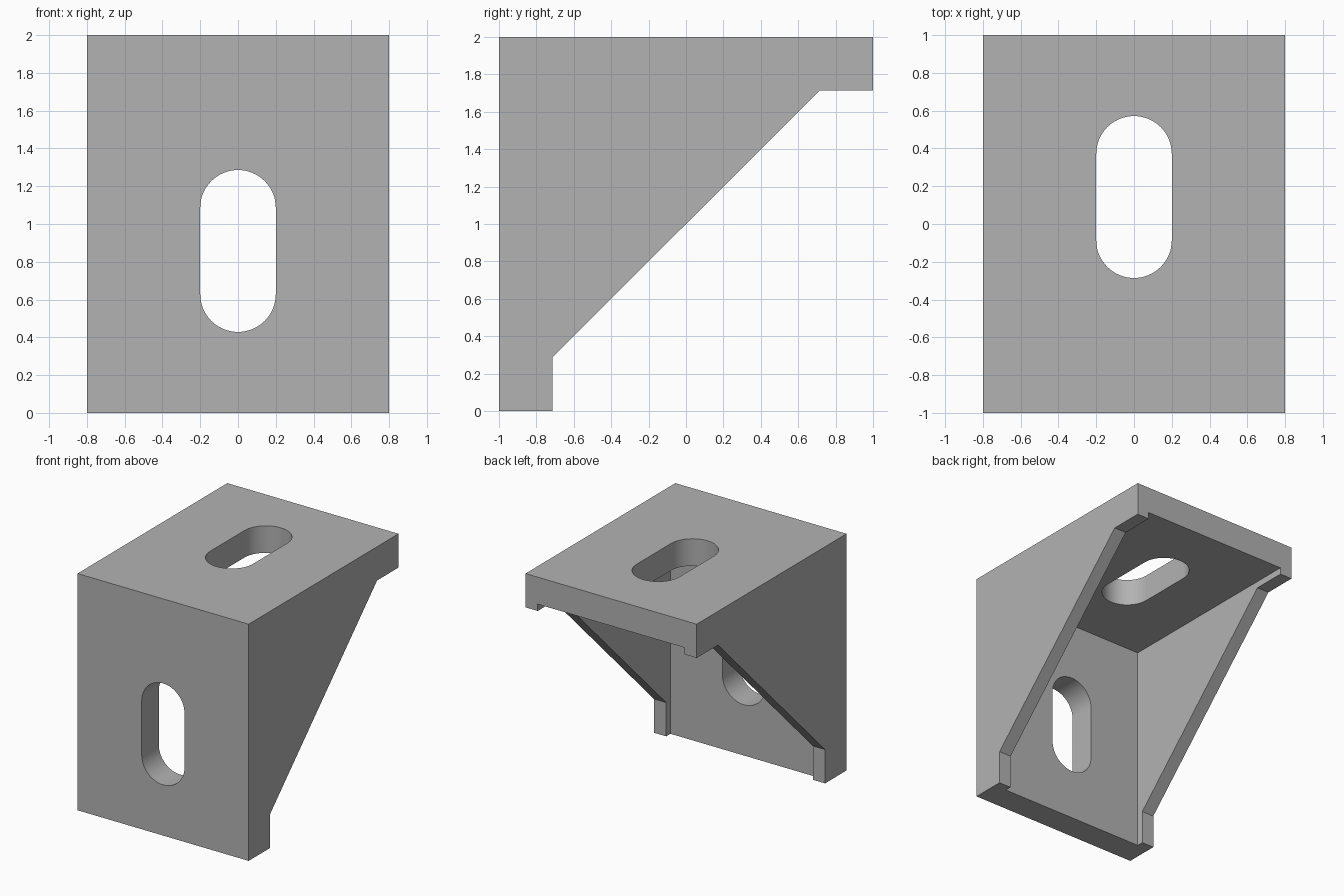
import bpy, bmesh
from math import pi, cos, sin, radians
from mathutils import Vector

cube = bpy.data.objects.get("Cube")
if cube:
    bpy.data.objects.remove(cube, do_unlink=True)

U = 2 / 35                      # one design unit
HALF_W, WALL, PLATE, LIP = 14 * U, 2 * U, 4 * U, 5 * U

grey = bpy.data.materials.new("plain grey")
grey.use_nodes = True
colour = (0.45, 0.45, 0.45, 1)
grey.diffuse_color = colour
grey.node_tree.nodes["Principled BSDF"].inputs["Base Color"].default_value = colour


def prism(name, outline, sweep):
    """Extrude a closed 3D outline along a vector."""
    bm = bmesh.new()
    face = bm.faces.new([bm.verts.new(p) for p in outline])
    ext = bmesh.ops.extrude_face_region(bm, geom=[face])
    moved = [v for v in ext["geom"] if isinstance(v, bmesh.types.BMVert)]
    bmesh.ops.translate(bm, verts=moved, vec=Vector(sweep))
    bmesh.ops.recalc_face_normals(bm, faces=bm.faces)
    mesh = bpy.data.meshes.new(name)
    bm.to_mesh(mesh)
    bm.free()
    mesh.materials.append(grey)
    obj = bpy.data.objects.new(name, mesh)
    bpy.context.collection.objects.link(obj)
    return obj


def slot_outline(centre, radius=3.5 * U, reach=4 * U, steps=32):
    """Rounded slot as (across, along) points."""
    points = []
    for side in (0, 1):
        for i in range(steps + 1):
            a = pi * (side + i / steps)
            shift = reach if side == 0 else -reach
            points.append((radius * cos(a), centre + shift + radius * sin(a)))
    return points


# Bracket body: side profile swept across the width
profile = [(-1, 0), (-1 + LIP, 0), (-1 + LIP, LIP), (1 - LIP, 2 - LIP),
           (1, 2 - LIP), (1, 2), (-1, 2)]
body = prism("corner_bracket", [(-HALF_W, y, z) for y, z in profile],
             (2 * HALF_W, 0, 0))

# Hollow between the two gusset walls
lo, hi = -1 + PLATE, 2 - PLATE
inner = HALF_W - WALL
hollow = prism("hollow_cutter",
               [(-inner, lo, -1), (-inner, 2, -1), (-inner, 2, hi), (-inner, lo, hi)],
               (2 * inner, 0, 0))

# Mounting slots in the front and top plates
front_slot = prism("front_slot_cutter",
                   [(x, -1.2, z) for x, z in slot_outline(15 * U)], (0, 0.6, 0))
top_slot = prism("top_slot_cutter",
                 [(x, y, 1.6) for x, y in slot_outline(1 - 15 * U)], (0, 0, 0.6))

cutters = (hollow, front_slot, top_slot)
for cutter in cutters:
    cutter.hide_render = True
    mod = body.modifiers.new(cutter.name, "BOOLEAN")
    mod.operation = "DIFFERENCE"
    mod.solver = "EXACT"
    mod.object = cutter

# Apply the cuts, then shade
bpy.ops.object.select_all(action="DESELECT")
body.select_set(True)
bpy.context.view_layer.objects.active = body
for mod in list(body.modifiers):
    bpy.ops.object.modifier_apply(modifier=mod.name)
for cutter in cutters:
    bpy.data.objects.remove(cutter, do_unlink=True)
bpy.ops.object.shade_smooth_by_angle(angle=radians(30))
